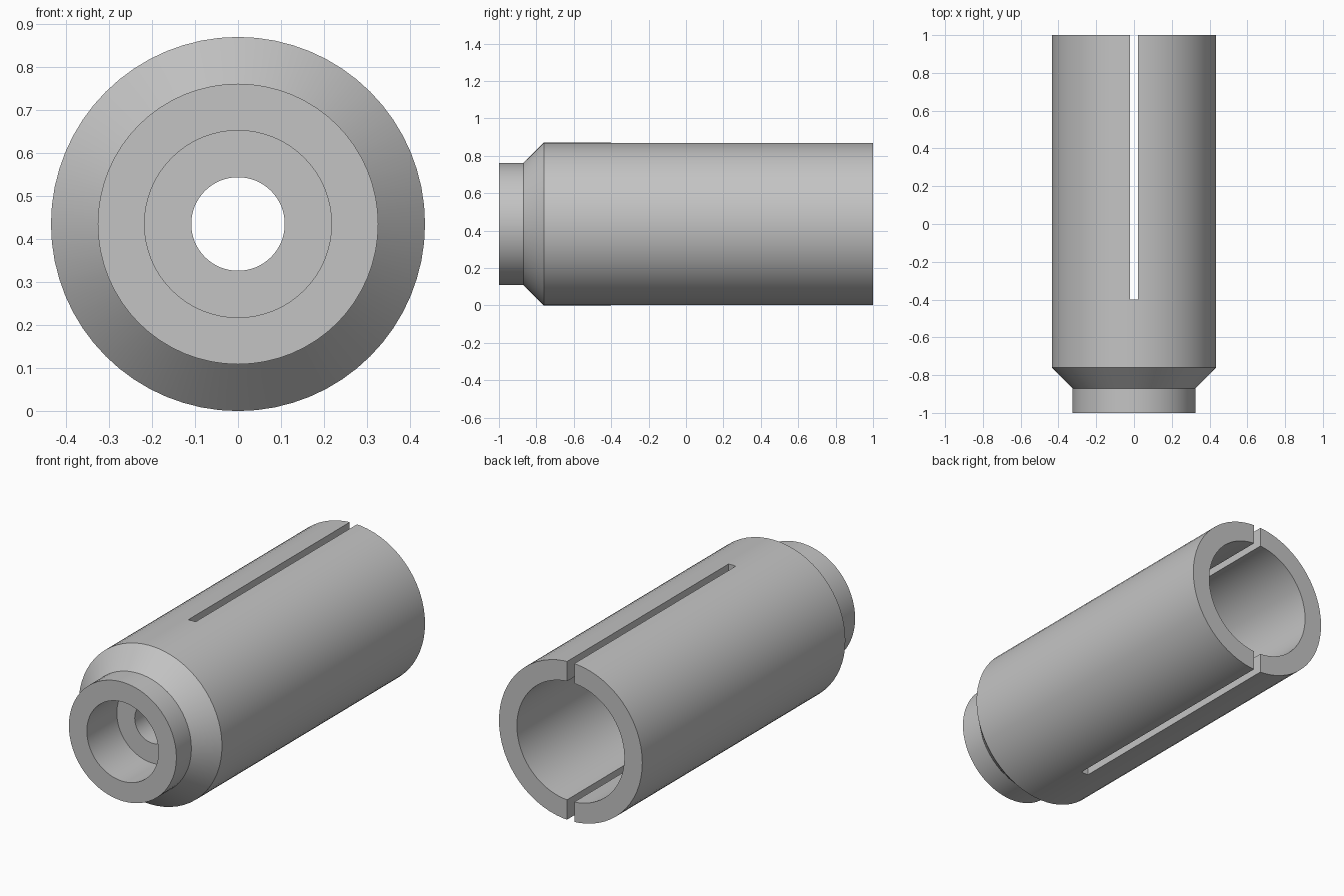
import bpy, bmesh, math

cube = bpy.data.objects.get("Cube")
if cube:
    bpy.data.objects.remove(cube, do_unlink=True)

RADIUS = 0.435
STEP = RADIUS / 4          # radii go up in even steps
SEGMENTS = 64
SLOT_WIDTH = 0.044

grey = bpy.data.materials.new("plain grey")
grey.use_nodes = True
colour = (0.55, 0.55, 0.55, 1)
grey.diffuse_color = colour
grey.node_tree.nodes["Principled BSDF"].inputs["Base Color"].default_value = colour


def make_object(name, bm):
    bmesh.ops.recalc_face_normals(bm, faces=bm.faces)
    mesh = bpy.data.meshes.new(name)
    bm.to_mesh(mesh)
    bm.free()
    obj = bpy.data.objects.new(name, mesh)
    bpy.context.collection.objects.link(obj)
    mesh.materials.append(grey)
    return obj


def lathe(name, profile):
    """Turn a closed (y, radius) profile about the lengthwise axis."""
    bm = bmesh.new()
    rings = []
    for i in range(SEGMENTS):
        a = math.tau * i / SEGMENTS
        rings.append([bm.verts.new((r * math.sin(a), y, RADIUS + r * math.cos(a)))
                      for y, r in profile])
    n = len(profile)
    for i, ring in enumerate(rings):
        following = rings[(i + 1) % SEGMENTS]
        for j in range(n):
            k = (j + 1) % n
            bm.faces.new((ring[j], ring[k], following[k], following[j]))
    return make_object(name, bm)


# Sleeve: neck, cone and body outside; rear bore, hole and front recess inside
sleeve = lathe("split_sleeve", [
    (-1, 3 * STEP), (-0.87, 3 * STEP), (-0.76, RADIUS), (1, RADIUS),
    (1, 3 * STEP), (-0.565, 3 * STEP), (-0.565, STEP),
    (-0.74, STEP), (-0.74, 2 * STEP), (-1, 2 * STEP),
])

# Slot through the top and bottom walls, open at the rear
bm = bmesh.new()
bmesh.ops.create_cube(bm, size=1)
bmesh.ops.scale(bm, vec=(SLOT_WIDTH, 1.5, 1.2), verts=bm.verts)
bmesh.ops.translate(bm, vec=(0, 0.35, RADIUS), verts=bm.verts)
cutter = make_object("slot_cutter", bm)
cutter.hide_render = True

cut = sleeve.modifiers.new("slot", "BOOLEAN")
cut.operation = "DIFFERENCE"
cut.solver = "EXACT"
cut.object = cutter

bpy.ops.object.select_all(action="DESELECT")
sleeve.select_set(True)
bpy.context.view_layer.objects.active = sleeve
bpy.ops.object.modifier_apply(modifier=cut.name)
bpy.data.objects.remove(cutter, do_unlink=True)
bpy.ops.object.shade_smooth_by_angle(angle=math.radians(30))
